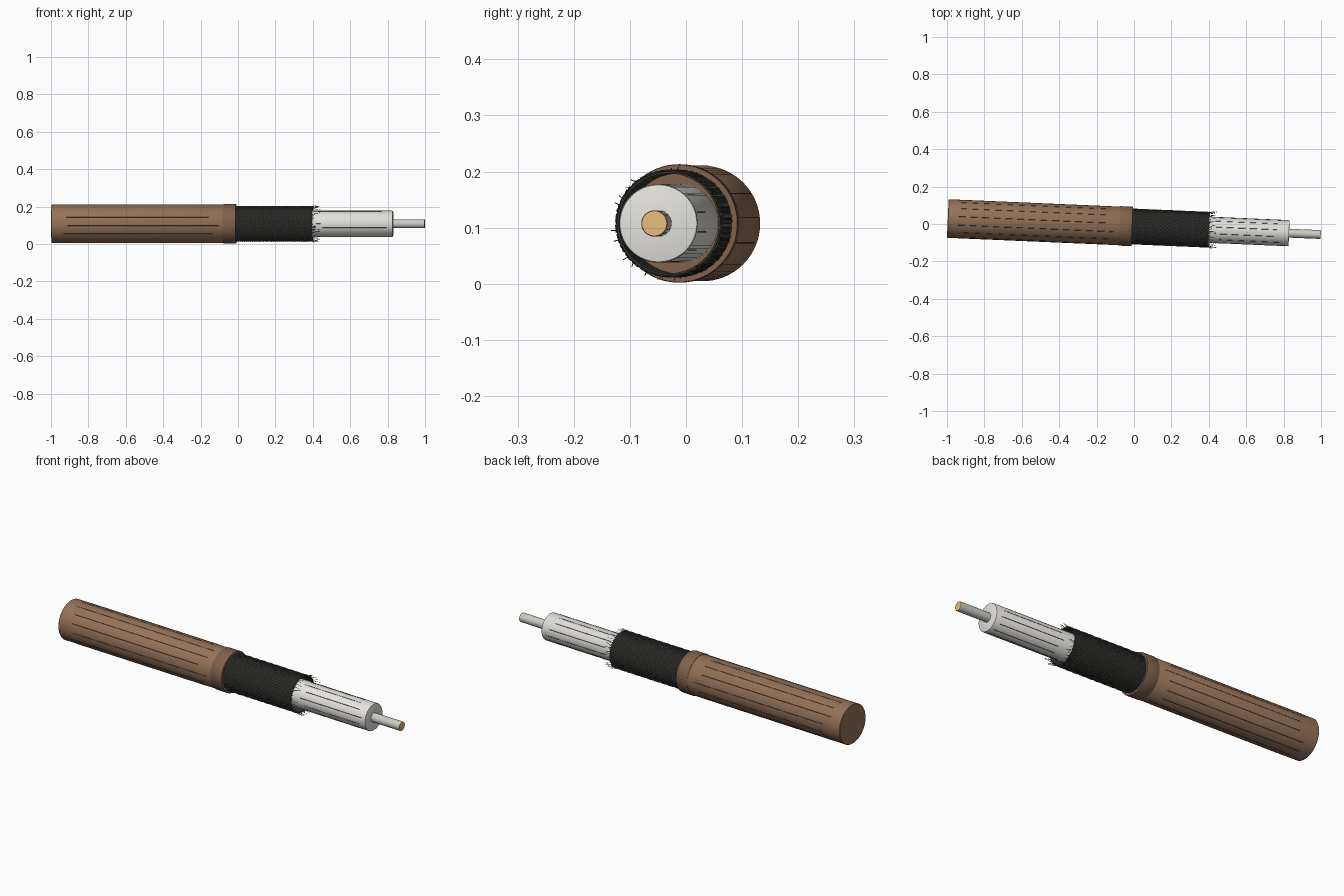
import bpy, math, random
from mathutils import Matrix, Vector

if "Cube" in bpy.data.objects:
    bpy.data.objects.remove(bpy.data.objects["Cube"])

random.seed(4)
TILT = math.atan(0.043)
PLACE = Matrix.Translation((0, -0.0135, 0.1075)) @ Matrix.Rotation(-TILT, 4, 'Z')


def material(name, rgb):
    m = bpy.data.materials.new(name)
    m.diffuse_color = (*rgb, 1)
    m.use_nodes = True
    m.node_tree.nodes["Principled BSDF"].inputs["Base Color"].default_value = m.diffuse_color
    return m


BROWN = material("brown", (0.30, 0.17, 0.10))
COLLAR = material("collar_brown", (0.22, 0.12, 0.07))
DARK = material("dark_line", (0.05, 0.04, 0.03))
BRAID = material("braid_grey", (0.10, 0.10, 0.09))
SLEEVE = material("sleeve_dark", (0.04, 0.04, 0.035))
WHITE = material("white", (0.78, 0.77, 0.73))
SILVER = material("silver", (0.60, 0.60, 0.57))
COPPER = material("copper", (0.80, 0.50, 0.20))


def make(name, verts, faces, mat):
    me = bpy.data.meshes.new(name)
    me.from_pydata([PLACE @ Vector(v) for v in verts], [], faces)
    me.materials.append(mat)
    ob = bpy.data.objects.new(name, me)
    bpy.context.collection.objects.link(ob)
    bpy.context.view_layer.objects.active = ob
    ob.select_set(True)
    bpy.ops.object.shade_smooth_by_angle(angle=math.radians(35))
    ob.select_set(False)
    return ob


def polar(x, r, a):
    return Vector((x, r * math.cos(a), r * math.sin(a)))


def lathe(name, profile, mat, sides=64, closed=False):
    """Spin (x, radius) points about the cable axis; cap ends unless closed."""
    n = len(profile)
    verts = [polar(x, r, 2 * math.pi * k / sides) for x, r in profile for k in range(sides)]
    faces = []
    for i in range(n if closed else n - 1):
        a, b = i * sides, ((i + 1) % n) * sides
        for k in range(sides):
            j = (k + 1) % sides
            faces.append((a + k, a + j, b + j, b + k))
    if not closed:
        faces.append(tuple(reversed(range(sides))))
        faces.append(tuple(range((n - 1) * sides, n * sides)))
    return make(name, verts, [f[::-1] for f in faces], mat)


def wires(name, paths, radius, mat, sides=4):
    """Sweep a thin round section along every path, all in one mesh."""
    verts, faces = [], []
    for path in paths:
        base, n = len(verts), len(path)
        for i, p in enumerate(path):
            t = (path[min(i + 1, n - 1)] - path[max(i - 1, 0)]).normalized()
            out = Vector((0, p.y, p.z)).normalized()
            side = t.cross(out).normalized()
            up = side.cross(t)
            for k in range(sides):
                a = 2 * math.pi * k / sides
                verts.append(p + radius * (math.cos(a) * side + math.sin(a) * up))
        for i in range(n - 1):
            for k in range(sides):
                j, a = (k + 1) % sides, base + i * sides
                faces.append((a + k, a + j, a + sides + j, a + sides + k))
        faces.append(tuple(reversed(range(base, base + sides))))
        faces.append(tuple(range(base + (n - 1) * sides, base + n * sides)))
    return make(name, verts, faces, mat)


# solid parts, from the outer jacket to the core
lathe("jacket", [(-0.9965, 0.101), (-0.994, 0.103), (-0.015, 0.103), (-0.012, 0.101)], BROWN)
lathe("jacket_collar", [(-0.078, 0.102), (-0.078, 0.1045), (-0.075, 0.1055),
                        (-0.013, 0.1055), (-0.01, 0.1045), (-0.01, 0.09)], COLLAR)
lathe("braid_sleeve", [(-0.02, 0.089), (0.40, 0.089), (0.40, 0.0925), (-0.02, 0.0925)],
      SLEEVE, closed=True)
lathe("insulator", [(-0.02, 0.07), (0.825, 0.07), (0.829, 0.0685), (0.83, 0.066)], WHITE)
lathe("inner_conductor", [(0.80, 0.0235), (0.994, 0.0235)], SILVER, 40)
lathe("copper_tip", [(0.993, 0.0232), (0.998, 0.0232), (0.9995, 0.0222)], COPPER, 40)

# woven braid: two opposite families of helices passing over and under
COUNT, TURNS, STEPS = 32, 0.62, 110
paths = []
for sign in (1, -1):
    for w in range(COUNT):
        path = []
        for i in range(STEPS + 1):
            f = i / STEPS
            a = sign * 2 * math.pi * TURNS * f + 2 * math.pi * w / COUNT
            weave = math.sin(math.pi * COUNT * TURNS * f * 2 + math.pi * w)
            path.append(polar(-0.012 + 0.414 * f, 0.0939 + sign * 0.0009 * weave, a))
        paths.append(path)
wires("braid_wires", paths, 0.0014, BRAID)

# loose strands at the cut end of the braid
paths = []
for k in range(56):
    a = 2 * math.pi * (k + random.uniform(-0.3, 0.3)) / 56
    length, flare = random.uniform(0.012, 0.05), random.uniform(-0.002, 0.010)
    twist = random.uniform(-0.12, 0.12)
    paths.append([polar(0.395 + length * t, 0.093 + flare * t * t, a + twist * t)
                  for t in (0, 0.35, 0.7, 1)])
wires("frayed_strands", paths, 0.0009, BRAID)


# fine lengthwise lines on the jacket and the insulator
def lines(name, count, x0, x1, r, phase):
    out = []
    for k in range(count):
        a = 2 * math.pi * k / count + phase
        s, e = x0 + random.uniform(0, 0.06), x1 - random.uniform(0, 0.06)
        out.append([polar(s, r, a), polar(e, r, a)])
    wires(name, out, 0.0011, DARK)


lines("jacket_lines", 14, -0.95, -0.10, 0.1026, 0.1)
lines("insulator_lines", 12, 0.41, 0.82, 0.0697, 0.3)
